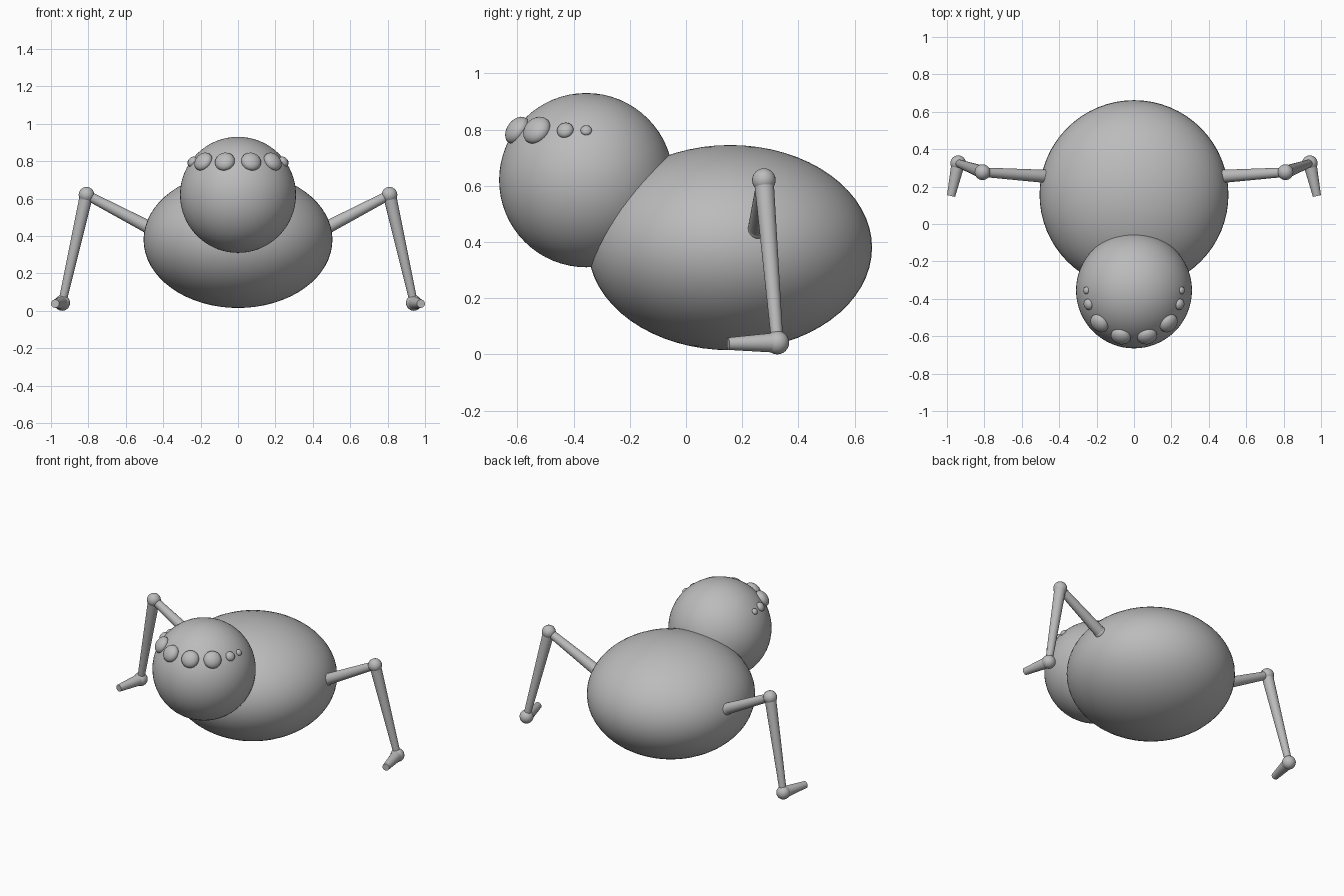
import bpy, math
from mathutils import Vector

if "Cube" in bpy.data.objects:
    bpy.data.objects.remove(bpy.data.objects["Cube"])

grey = bpy.data.materials.new("plain grey")
grey.diffuse_color = (0.5, 0.5, 0.5, 1)
grey.use_nodes = True
grey.node_tree.nodes["Principled BSDF"].inputs["Base Color"].default_value = grey.diffuse_color


def finish(name):
    ob = bpy.context.object
    ob.name = name
    ob.data.materials.append(grey)
    bpy.ops.object.shade_smooth_by_angle(angle=math.radians(40))
    return ob


def ball(name, centre, radii, segs=48, facing=None):
    """Ellipsoid; its local z axis is turned towards 'facing' when given."""
    bpy.ops.mesh.primitive_uv_sphere_add(segments=segs, ring_count=segs // 2, radius=1, location=centre)
    ob = bpy.context.object
    ob.scale = radii
    if facing is not None:
        ob.rotation_euler = facing.to_track_quat('Z', 'Y').to_euler()
    return finish(name)


def limb(name, a, b, ra, rb):
    """Tapered rod from a to b."""
    a, b = Vector(a), Vector(b)
    d = b - a
    bpy.ops.mesh.primitive_cone_add(vertices=32, radius1=ra, radius2=rb, depth=d.length, location=(a + b) / 2)
    bpy.context.object.rotation_euler = d.to_track_quat('Z', 'Y').to_euler()
    return finish(name)


# Abdomen and head
ball("abdomen", (0, 0.157, 0.38), (0.505, 0.505, 0.365), 64)
head = Vector((0, -0.355, 0.62))
ball("head", head, (0.31, 0.31, 0.31), 64)

# Eyes: (angle round head from the front, radius across, half thickness)
eyes = [(16, 0.054, 0.036), (46.5, 0.054, 0.036), (73, 0.030, 0.022), (90, 0.020, 0.014)]

for side, s in (("right", 1), ("left", -1)):
    for i, (deg, r, t) in enumerate(eyes):
        a = math.radians(deg)
        out = Vector((s * 0.255 * math.sin(a), -0.255 * math.cos(a), 0.177))
        ball(f"{side}_eye_{i + 1}", head + out, (r, r, t), 24, out)

    # Leg: hip, knee, ankle, toe
    hip, knee = (s * 0.475, 0.255, 0.445), (s * 0.81, 0.277, 0.62)
    ankle, toe = (s * 0.94, 0.325, 0.042), (s * 0.978, 0.15, 0.038)
    ball(f"{side}_hip_joint", hip, (0.038,) * 3, 24)
    ball(f"{side}_knee_joint", knee, (0.042,) * 3, 24)
    ball(f"{side}_ankle_joint", ankle, (0.042,) * 3, 24)
    limb(f"{side}_upper_leg", hip, knee, 0.035, 0.025)
    limb(f"{side}_lower_leg", knee, ankle, 0.035, 0.021)
    limb(f"{side}_foot", ankle, toe, 0.036, 0.022)
